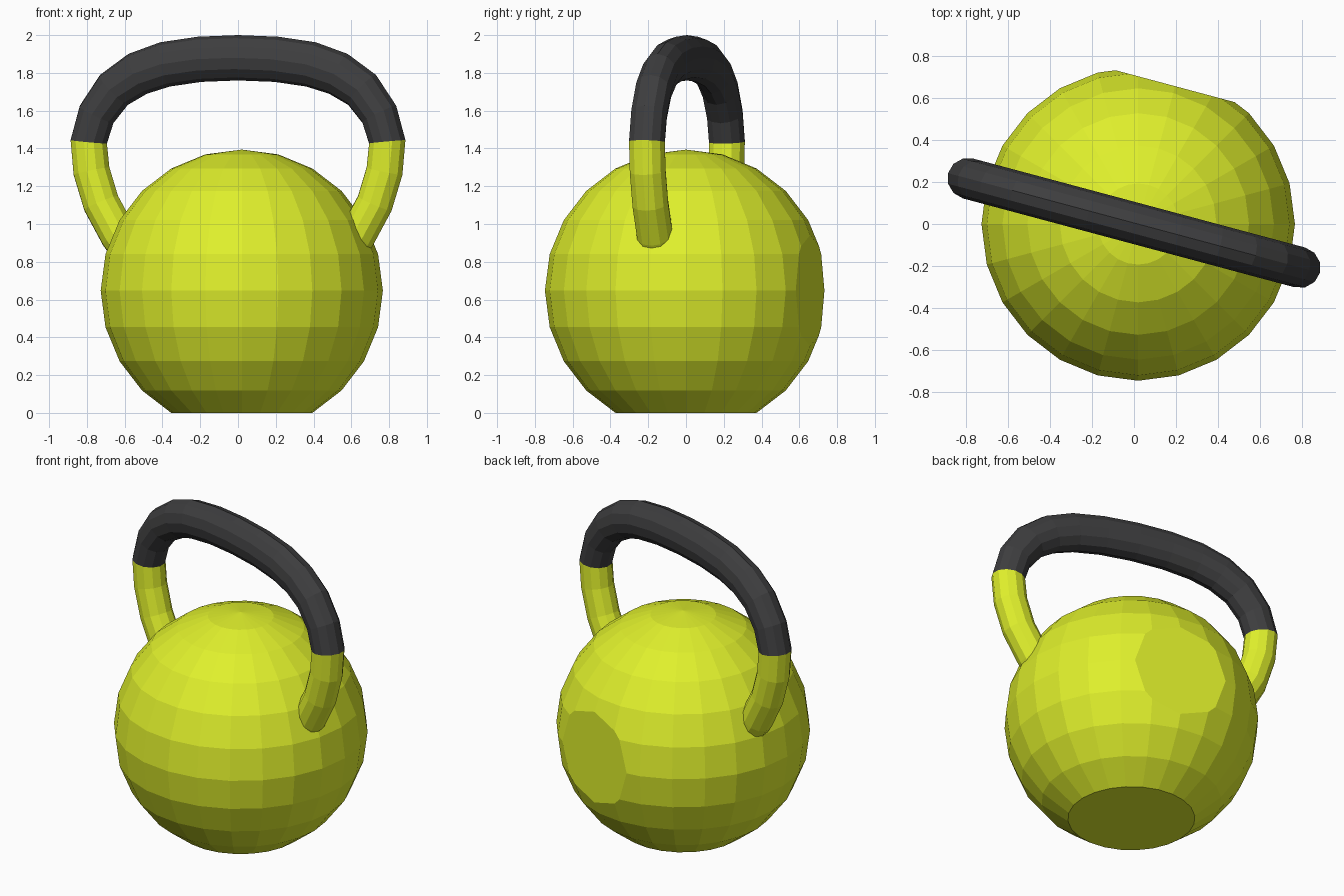
import bpy, bmesh, math
from mathutils import Vector

if "Cube" in bpy.data.objects:
    bpy.data.objects.remove(bpy.data.objects["Cube"])

TILT = math.radians(15)          # handle and rear flat are turned about z


def material(name, rgb):
    m = bpy.data.materials.new(name)
    m.diffuse_color = (*rgb, 1)
    m.use_nodes = True
    m.node_tree.nodes["Principled BSDF"].inputs["Base Color"].default_value = m.diffuse_color
    return m


paint = material("lime_paint", (0.74, 0.87, 0.025))
rubber = material("dark_rubber", (0.048, 0.048, 0.05))


def finish(bm, name, mat, loc, rot=0.0):
    bmesh.ops.recalc_face_normals(bm, faces=bm.faces)
    me = bpy.data.meshes.new(name)
    bm.to_mesh(me)
    bm.free()
    me.materials.append(mat)
    ob = bpy.data.objects.new(name, me)
    ob.location = loc
    ob.rotation_euler.z = rot
    bpy.context.collection.objects.link(ob)
    return ob


def slice_flat(bm, co, no):
    cut = bmesh.ops.bisect_plane(bm, geom=bm.verts[:] + bm.edges[:] + bm.faces[:],
                                 dist=1e-3, plane_co=co, plane_no=no, clear_outer=True)
    bmesh.ops.holes_fill(bm, edges=[e for e in bm.edges if e.is_boundary], sides=0)


# Ball body with a flat base and a flat round face at the back
R = 0.747
base = R * math.sin(math.radians(60))
bm = bmesh.new()
bmesh.ops.create_uvsphere(bm, u_segments=24, v_segments=12, radius=R)
slice_flat(bm, Vector((0, 0, -base)), Vector((0, 0, -1)))
n = Vector((math.sin(TILT), math.cos(TILT), 0))
slice_flat(bm, n * 0.68, n)
finish(bm, "body", paint, (0.02, 0, base))

# Handle centre line, right half: (u, z, in-plane radius)
half = [(0.0, 1.88, .12), (0.21, 1.872, .12), (0.40, 1.845, .12), (0.55, 1.795, .117),
        (0.68, 1.71, .11), (0.775, 1.58, .103), (0.818, 1.435, .10), (0.803, 1.28, .10),
        (0.75, 1.11, .10), (0.655, 0.94, .10), (0.54, 0.79, .10)]
path = [(-u, z, r) for u, z, r in half[:0:-1]] + half
SIDES = 12
DEPTH = 0.098


def sweep(name, first, last, mat):
    bm = bmesh.new()
    rings = []
    for i in range(first, last + 1):
        u, z, r = path[i]
        a, b = path[max(i - 1, 0)], path[min(i + 1, len(path) - 1)]
        t = Vector((b[0] - a[0], 0, b[1] - a[1])).normalized()
        out = Vector((-t.z, 0, t.x))
        ring = []
        for k in range(SIDES):
            ang = 2 * math.pi * k / SIDES
            p = Vector((u, 0, z)) + out * (r * math.cos(ang))
            p.y = DEPTH * math.sin(ang)
            ring.append(bm.verts.new(p))
        rings.append(ring)
    for p, q in zip(rings, rings[1:]):
        for k in range(SIDES):
            j = (k + 1) % SIDES
            bm.faces.new((p[k], p[j], q[j], q[k]))
    bm.faces.new(rings[0])
    bm.faces.new(rings[-1])
    finish(bm, name, mat, (0, 0.005, 0), -TILT)


# Painted legs either side of the dark grip
end = len(path) - 1
sweep("handle_left_leg", 0, 4, paint)
sweep("grip", 4, end - 4, rubber)
sweep("handle_right_leg", end - 4, end, paint)
